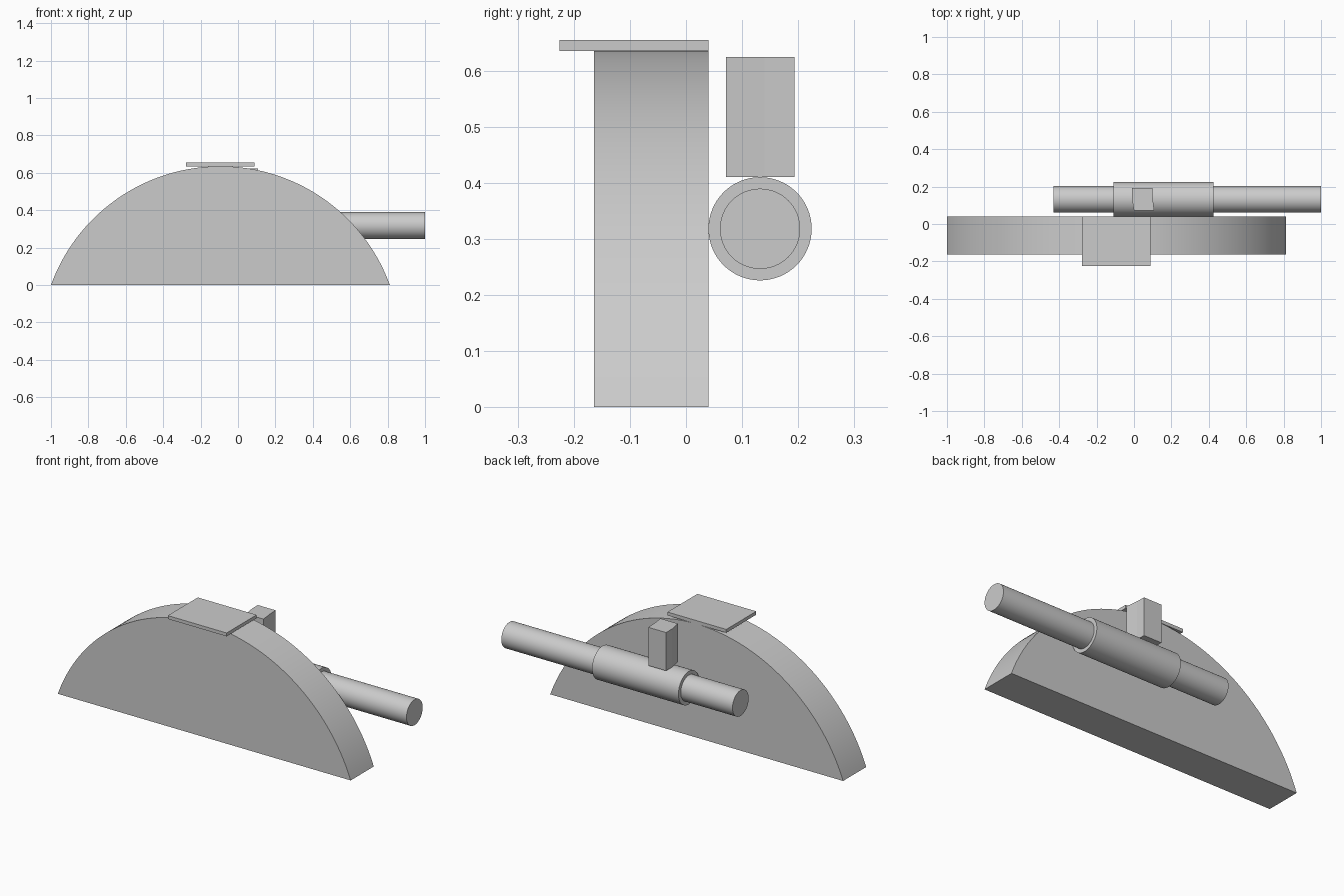
import bpy, bmesh, math
from mathutils import Matrix, Vector

cube = bpy.data.objects.get("Cube")
if cube:
    bpy.data.objects.remove(cube, do_unlink=True)

grey = bpy.data.materials.new("light_grey")
grey.use_nodes = True
grey.diffuse_color = (0.6, 0.6, 0.6, 1)
grey.node_tree.nodes["Principled BSDF"].inputs["Base Color"].default_value = (0.6, 0.6, 0.6, 1)


def finish(name, bm, smooth=False):
    bmesh.ops.recalc_face_normals(bm, faces=bm.faces)
    mesh = bpy.data.meshes.new(name)
    bm.to_mesh(mesh)
    bm.free()
    mesh.materials.append(grey)
    obj = bpy.data.objects.new(name, mesh)
    bpy.context.collection.objects.link(obj)
    if smooth:
        bpy.ops.object.select_all(action='DESELECT')
        obj.select_set(True)
        bpy.context.view_layer.objects.active = obj
        bpy.ops.object.shade_smooth_by_angle(angle=math.radians(30))
    return obj


def prism(name, points, direction, smooth=False):
    bm = bmesh.new()
    face = bm.faces.new([bm.verts.new(p) for p in points])
    ext = bmesh.ops.extrude_face_region(bm, geom=[face], use_keep_orig=True)
    moved = [g for g in ext["geom"] if isinstance(g, bmesh.types.BMVert)]
    bmesh.ops.translate(bm, verts=moved, vec=Vector(direction))
    return finish(name, bm, smooth)


def box(name, lo, hi):
    corners = [(lo[0], lo[1]), (hi[0], lo[1]), (hi[0], hi[1]), (lo[0], hi[1])]
    return prism(name, [(x, y, lo[2]) for x, y in corners], (0, 0, hi[2] - lo[2]))


def bar(name, x0, x1, radius):
    # Round bar along x on the shared rod axis
    bm = bmesh.new()
    place = Matrix.Translation(((x0 + x1) / 2, 0.132, 0.318)) @ Matrix.Rotation(math.pi / 2, 4, 'Y')
    bmesh.ops.create_cone(bm, cap_ends=True, segments=64, radius1=radius,
                          radius2=radius, depth=x1 - x0, matrix=place)
    return finish(name, bm, True)


# Body: circular segment standing on its chord
half, height, mid = 0.906, 0.635, -0.094
radius = (half ** 2 + height ** 2) / (2 * height)
sweep = math.asin(half / radius)
steps = 96
arc = []
for i in range(steps + 1):
    a = sweep * (2 * i / steps - 1)
    arc.append((mid + radius * math.sin(a), -0.164, height - radius + radius * math.cos(a)))
prism("arched_body", arc, (0, 0.204, 0), True)

# Flat plate resting on the crown
box("top_plate", (-0.277, -0.225, 0.635), (0.087, 0.04, 0.654))

# Rod running through a thicker sleeve behind the body
bar("rod", -0.43, 1.0, 0.0715)
bar("sleeve", -0.11, 0.424, 0.092)

# Slightly skewed post standing on the sleeve
outline = [(-0.012, 0.193), (0.098, 0.193), (0.1, 0.14), (0.108, 0.071), (0.0, 0.071), (-0.012, 0.14)]
prism("post", [(x, y, 0.41) for x, y in outline], (0, 0, 0.214))
